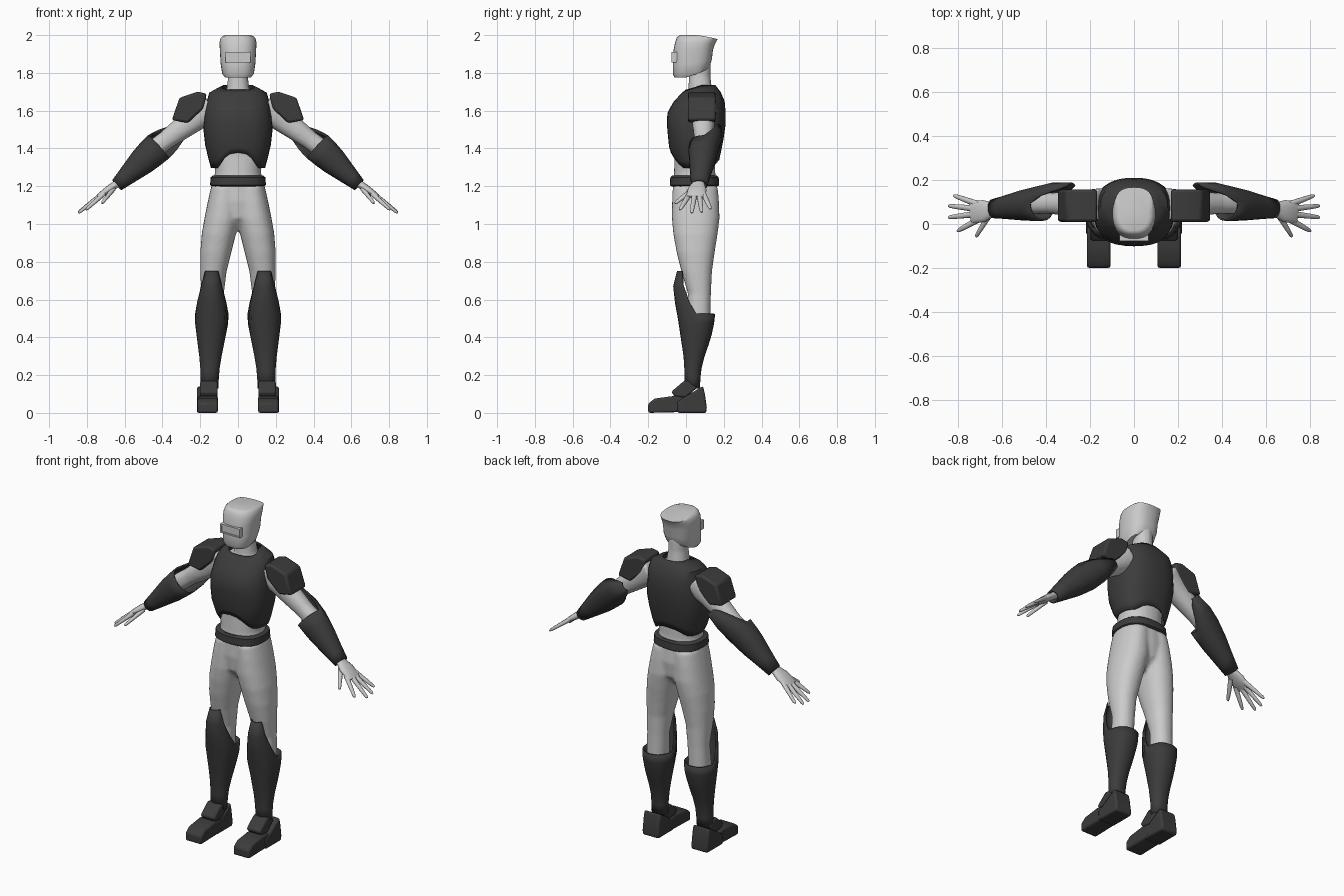
import bpy, bmesh, math
from mathutils import Matrix, Vector

if "Cube" in bpy.data.objects:
    bpy.data.objects.remove(bpy.data.objects["Cube"])


def material(name, value):
    m = bpy.data.materials.new(name)
    m.use_nodes = True
    m.diffuse_color = (value, value, value, 1)
    m.node_tree.nodes["Principled BSDF"].inputs["Base Color"].default_value = m.diffuse_color
    return m


LIGHT = material("light grey suit", 0.6)
DARK = material("dark grey armour", 0.045)


def clamp(v):
    return max(0.0, min(1.0, v))


def call(v, c, s):
    return v(c, s) if callable(v) else v


def sample(profile, z):
    """Cross-section extents at height z, interpolated between profile rows."""
    for a, b in zip(profile, profile[1:]):
        if z <= b[0]:
            t = clamp((z - a[0]) / (b[0] - a[0]))
            return [p + (q - p) * t for p, q in zip(a[1:], b[1:])]
    return profile[-1][1:]


def loft(bm, profile, lo=None, hi=None, n=24, power=2.2, matrix=Matrix(), cap=True):
    """Loft rows of (z, x0, x1, y0, y1); lo and hi may vary around the ring."""
    z0, z1 = profile[0][0], profile[-1][0]
    lo = z0 if lo is None else lo
    hi = z1 if hi is None else hi
    rings = []
    for row in profile:
        t = (row[0] - z0) / (z1 - z0)
        ring = []
        for i in range(n):
            a = 2 * math.pi * i / n
            c, s = math.cos(a), math.sin(a)
            bottom, top = call(lo, c, s), call(hi, c, s)
            z = bottom + t * (top - bottom)
            x0, x1, y0, y1 = sample(profile, z)
            u = math.copysign(abs(c) ** (2 / power), c)
            v = math.copysign(abs(s) ** (2 / power), s)
            p = Vector(((x0 + x1 + (x1 - x0) * u) / 2, (y0 + y1 + (y1 - y0) * v) / 2, z))
            ring.append(bm.verts.new(matrix @ p))
        rings.append(ring)
    for r, q in zip(rings, rings[1:]):
        for i in range(n):
            j = (i + 1) % n
            bm.faces.new((r[i], r[j], q[j], q[i]))
    if cap:
        bm.faces.new(rings[0][::-1])
        bm.faces.new(rings[-1])


def sym(z, rx, y0, y1):
    return (z, -rx, rx, y0, y1)


def rod(z, rx, ry):
    return (z, -rx, rx, -ry, ry)


def aim(p, q):
    """Frame at p with z towards q and -y towards the back of the figure."""
    d = (Vector(q) - Vector(p)).normalized()
    y = Vector((0, -1, 0))
    y = (y - d * y.dot(d)).normalized()
    m = Matrix((y.cross(d), y, d)).transposed().to_4x4()
    m.translation = p
    return m


def mirror(bm):
    geom = bm.verts[:] + bm.edges[:] + bm.faces[:]
    new = bmesh.ops.duplicate(bm, geom=geom)["geom"]
    for v in new:
        if isinstance(v, bmesh.types.BMVert):
            v.co.x = -v.co.x
    bmesh.ops.reverse_faces(bm, faces=[f for f in new if isinstance(f, bmesh.types.BMFace)])


def prism(bm, points, axis, a, b):
    """Extrude a side outline (y, z) along x, or a front outline (x, z) along y."""
    def at(p, d):
        return (d, p[0], p[1]) if axis == "x" else (p[0], d, p[1])
    r = [bm.verts.new(at(p, a)) for p in points]
    q = [bm.verts.new(at(p, b)) for p in points]
    bm.faces.new(r)
    bm.faces.new(q[::-1])
    for i in range(len(r)):
        j = (i + 1) % len(r)
        bm.faces.new((r[j], r[i], q[i], q[j]))
    bmesh.ops.recalc_face_normals(bm, faces=bm.faces[:])


def finish(name, bm, mat, angle=40, bevel=0, solid=0):
    mesh = bpy.data.meshes.new(name)
    bm.to_mesh(mesh)
    bm.free()
    ob = bpy.data.objects.new(name, mesh)
    bpy.context.collection.objects.link(ob)
    mesh.materials.append(mat)
    bpy.ops.object.select_all(action="DESELECT")
    ob.select_set(True)
    bpy.context.view_layer.objects.active = ob
    bpy.ops.object.shade_smooth_by_angle(angle=math.radians(angle))
    if bevel:
        m = ob.modifiers.new("soft edges", "BEVEL")
        m.width, m.segments = bevel, 2
    if solid:
        ob.modifiers.new("thickness", "SOLIDIFY").thickness = solid
    return ob


# Suit: legs and upper arms mirrored, then trunk, all fused together
bm = bmesh.new()
loft(bm, [(.15, .125, .18, .01, .06), (.35, .105, .185, .01, .08), (.5, .08, .2, .0, .13),
          (.63, .075, .195, .01, .132), (.75, .06, .2, -.025, .138), (.85, .035, .2, -.05, .152),
          (.95, .01, .192, -.068, .168), (1.03, -.01, .178, -.075, .178),
          (1.12, -.01, .16, -.074, .175), (1.2, -.01, .142, -.07, .168)])
loft(bm, [rod(0, .085, .075), rod(.12, .068, .062), rod(.22, .058, .055), rod(.3, .05, .048),
          rod(.4, .05, .05)], matrix=aim((.14, .09, 1.625), (.44, .095, 1.4)))
mirror(bm)
loft(bm, [sym(.965, .05, .0, .1), sym(1.03, .13, -.06, .16), sym(1.12, .155, -.072, .172),
          sym(1.2, .14, -.07, .165), sym(1.27, .122, -.064, .155), sym(1.36, .13, -.06, .155),
          sym(1.5, .155, -.07, .18), sym(1.62, .14, -.05, .18), sym(1.69, .1, .0, .155)])
loft(bm, [sym(1.64, .075, .0, .15), sym(1.71, .062, .012, .138), sym(1.78, .052, .015, .13),
          sym(1.86, .055, .015, .13)])
suit = finish("body_suit", bm, LIGHT)
m = suit.modifiers.new("fuse", "REMESH")
m.mode, m.voxel_size, m.use_smooth_shade = "VOXEL", .01, True
m = suit.modifiers.new("soften", "SMOOTH")
m.factor, m.iterations = .5, 5

# Helmet with a slanted crown and jaw
bm = bmesh.new()
loft(bm, [sym(1.775, .068, -.06, .06), sym(1.795, .084, -.07, .1), sym(1.85, .092, -.07, .135),
          sym(1.92, .096, -.066, .142), sym(1.96, .098, -.058, .156), sym(1.985, .092, -.05, .172),
          sym(1.995, .082, -.042, .165), sym(2.0, .065, -.03, .14)],
     lo=lambda c, s: 1.775 + .045 * clamp(s), hi=lambda c, s: 2.0 - .022 * clamp(s),
     n=32, power=2.5)
finish("helmet", bm, LIGHT, 50)

# Visor frame with a recessed slot
bm = bmesh.new()
prism(bm, [(-.065, 1.856), (.065, 1.856), (.065, 1.91), (-.065, 1.91)], "y", -.078, -.02)
face = min(bm.faces, key=lambda f: f.calc_center_median().y)
bmesh.ops.inset_region(bm, faces=[face], thickness=.012, depth=0)
slot = bmesh.ops.extrude_discrete_faces(bm, faces=[face])["faces"][0]
for v in slot.verts:
    v.co.y += .005
finish("visor", bm, LIGHT, 30)

# Chest armour with arched hem and lowered front neckline
bm = bmesh.new()
loft(bm, [sym(1.3, .136, -.03, .15), sym(1.34, .147, -.06, .168), sym(1.42, .166, -.085, .185),
          sym(1.5, .175, -.09, .2), sym(1.57, .17, -.098, .203), sym(1.64, .16, -.062, .2),
          sym(1.69, .146, -.015, .18), sym(1.71, .11, .01, .165), sym(1.73, .072, .03, .15)],
     lo=lambda c, s: 1.3 + .08 * clamp(1 - (c / .65) ** 2) * (1 if s < 0 else .5),
     hi=lambda c, s: 1.73 - .025 * clamp(-s), n=32, power=2.5, cap=False)
finish("chest_armour", bm, DARK, 35, solid=-.008)

# Belt
bm = bmesh.new()
loft(bm, [sym(1.198, .136, -.075, .165), sym(1.206, .148, -.086, .176),
          sym(1.247, .145, -.083, .173), sym(1.256, .133, -.073, .163)], n=32, power=2.5)
finish("belt", bm, DARK)

# Shoulder plates
bm = bmesh.new()
prism(bm, [(.165, 1.69), (.215, 1.7), (.31, 1.668), (.35, 1.55), (.265, 1.535), (.185, 1.61)],
      "y", .01, .157)
mirror(bm)
finish("shoulder_plates", bm, DARK, 30, bevel=.012)

# Forearm guards, longer over the elbow
bm = bmesh.new()
wrist, elbow = (.64, .07, 1.207), (.41, .095, 1.42)
loft(bm, [rod(0, .028, .036), rod(.08, .044, .046), rod(.19, .066, .062), rod(.29, .076, .072),
          (.37, -.06, .075, -.082, .07), (.47, -.02, .06, -.075, .05)],
     hi=lambda c, s: .3 + .17 * clamp((-s - .1) / .6), n=20, matrix=aim(wrist, elbow), cap=False)
mirror(bm)
finish("forearm_guards", bm, DARK, 35, solid=-.008)

# Hands: flat palm, four fingers and a thumb
bm = bmesh.new()
loft(bm, [rod(0, .022, .028), rod(.045, .02, .034), rod(.09, .02, .05), rod(.15, .014, .05),
          rod(.165, .008, .045)], n=16, matrix=aim((.61, .07, 1.235), (.75, .05, 1.138)))
fingers = [((.71, .09, 1.165), (.822, .13, 1.08)), ((.725, .07, 1.155), (.845, .083, 1.062)),
           ((.725, .045, 1.155), (.845, .03, 1.058)), ((.71, .02, 1.16), (.805, -.033, 1.075)),
           ((.66, .04, 1.185), (.72, -.058, 1.11))]
for base, tip in fingers:
    length = (Vector(tip) - Vector(base)).length
    loft(bm, [rod(0, .013, .015), rod(length * .6, .01, .012), rod(length * .93, .008, .009),
              rod(length, .004, .005)], n=10, matrix=aim(base, tip))
mirror(bm)
finish("hands", bm, LIGHT, 60)

# Shin guards rising over the knee at the front
bm = bmesh.new()
loft(bm, [(.13, .112, .19, .0, .066), (.22, .108, .19, .0, .07), (.3, .095, .197, -.005, .09),
          (.4, .075, .21, -.02, .125), (.5, .055, .222, -.035, .146), (.58, .066, .212, -.05, .148),
          (.67, .085, .195, -.06, .14), (.75, .1, .178, -.04, .135)],
     hi=lambda c, s: .525 + .225 * clamp((-s - .1) / .6), cap=False)
mirror(bm)
finish("shin_guards", bm, DARK, 35, solid=-.008)

# Boots: toe cap, heel and tilted ankle plate
boots = {
    "boot_toes": ([(-.2, .0), (-.2, .05), (-.165, .076), (-.06, .09), (.0, .08), (.0, .02),
                   (-.04, .004)], .107, .214),
    "boot_heels": ([(-.045, .0), (-.05, .06), (.02, .1), (.09, .143), (.1, .1), (.11, .03),
                    (.108, .0)], .109, .218),
    "ankle_plates": ([(-.078, .112), (-.01, .17), (.01, .17), (.06, .135), (.0, .08),
                      (-.06, .085)], .108, .2)}
for name, (outline, x0, x1) in boots.items():
    bm = bmesh.new()
    prism(bm, outline, "x", x0, x1)
    mirror(bm)
    finish(name, bm, DARK, 30, bevel=.01)
